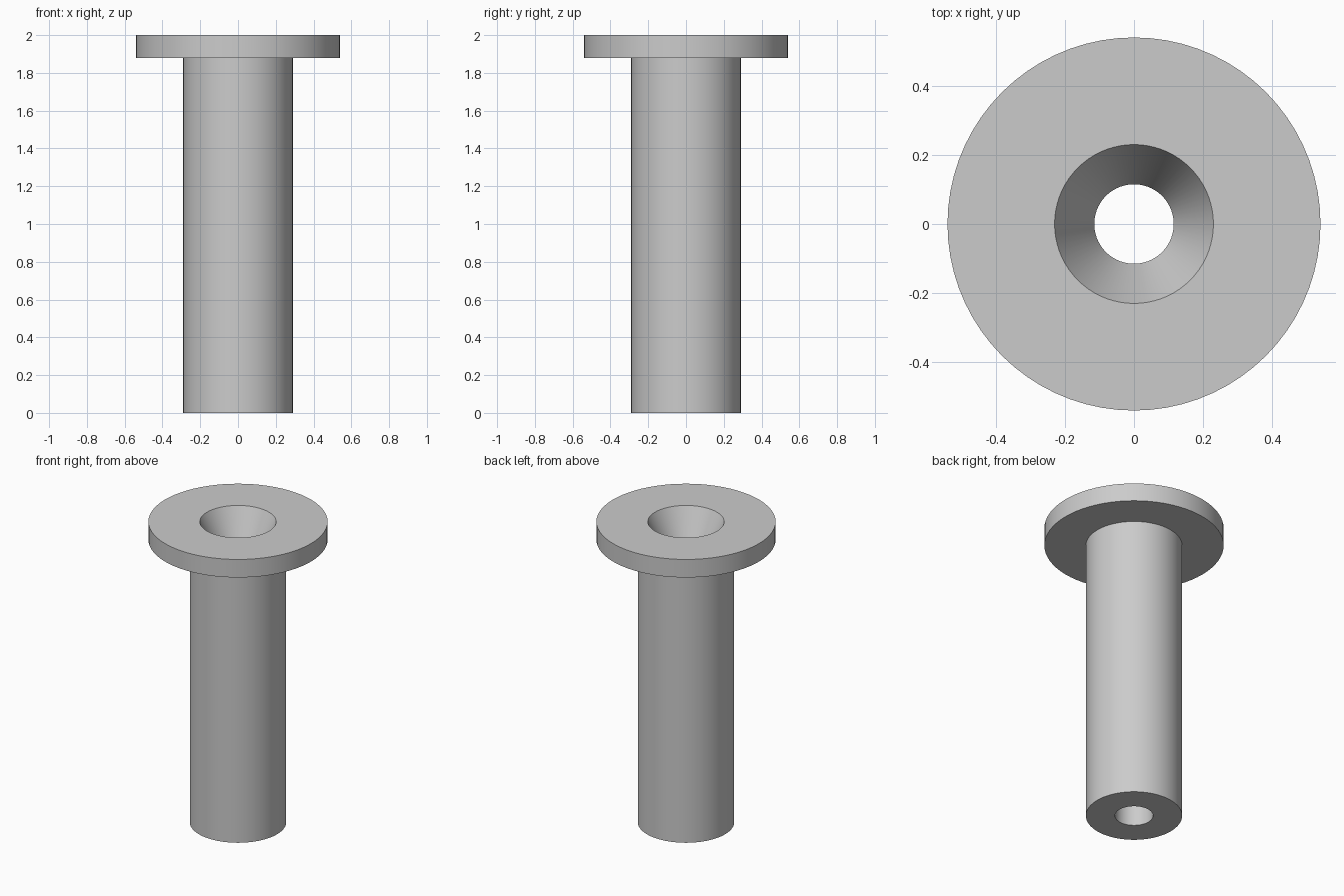
import bpy
import bmesh
import math

cube = bpy.data.objects.get("Cube")
if cube:
    bpy.data.objects.remove(cube, do_unlink=True)

SEGMENTS = 72

# Plain grey material
grey = bpy.data.materials.new("light_grey")
grey.use_nodes = True
colour = (0.6, 0.6, 0.6, 1.0)
grey.diffuse_color = colour
grey.node_tree.nodes["Principled BSDF"].inputs["Base Color"].default_value = colour


def lathe(name, profile):
    """Revolve a closed (radius, height) profile around the z axis."""
    bm = bmesh.new()
    verts = [bm.verts.new((r, 0, z)) for r, z in profile]
    edges = [bm.edges.new((v, verts[(i + 1) % len(verts)])) for i, v in enumerate(verts)]
    bmesh.ops.spin(bm, geom=verts + edges, cent=(0, 0, 0), axis=(0, 0, 1),
                   angle=math.tau, steps=SEGMENTS, use_duplicate=False)
    bmesh.ops.remove_doubles(bm, verts=bm.verts, dist=0.0001)
    bmesh.ops.recalc_face_normals(bm, faces=bm.faces)
    mesh = bpy.data.meshes.new(name)
    bm.to_mesh(mesh)
    bm.free()
    mesh.materials.append(grey)
    obj = bpy.data.objects.new(name, mesh)
    bpy.context.collection.objects.link(obj)
    bpy.ops.object.select_all(action="DESELECT")
    obj.select_set(True)
    bpy.context.view_layer.objects.active = obj
    bpy.ops.object.shade_smooth_by_angle(angle=math.radians(20))
    return obj


# Flanged sleeve: straight bore, tapered mouth, wide flange and shaft
bore, mouth, shaft, flange = 0.115, 0.23, 0.29, 0.54
top, flange_base, taper_base = 2.0, 1.88, 1.76
lathe("flanged_sleeve", [
    (bore, 0), (shaft, 0), (shaft, flange_base), (flange, flange_base),
    (flange, top), (mouth, top), (bore, taper_base),
])
